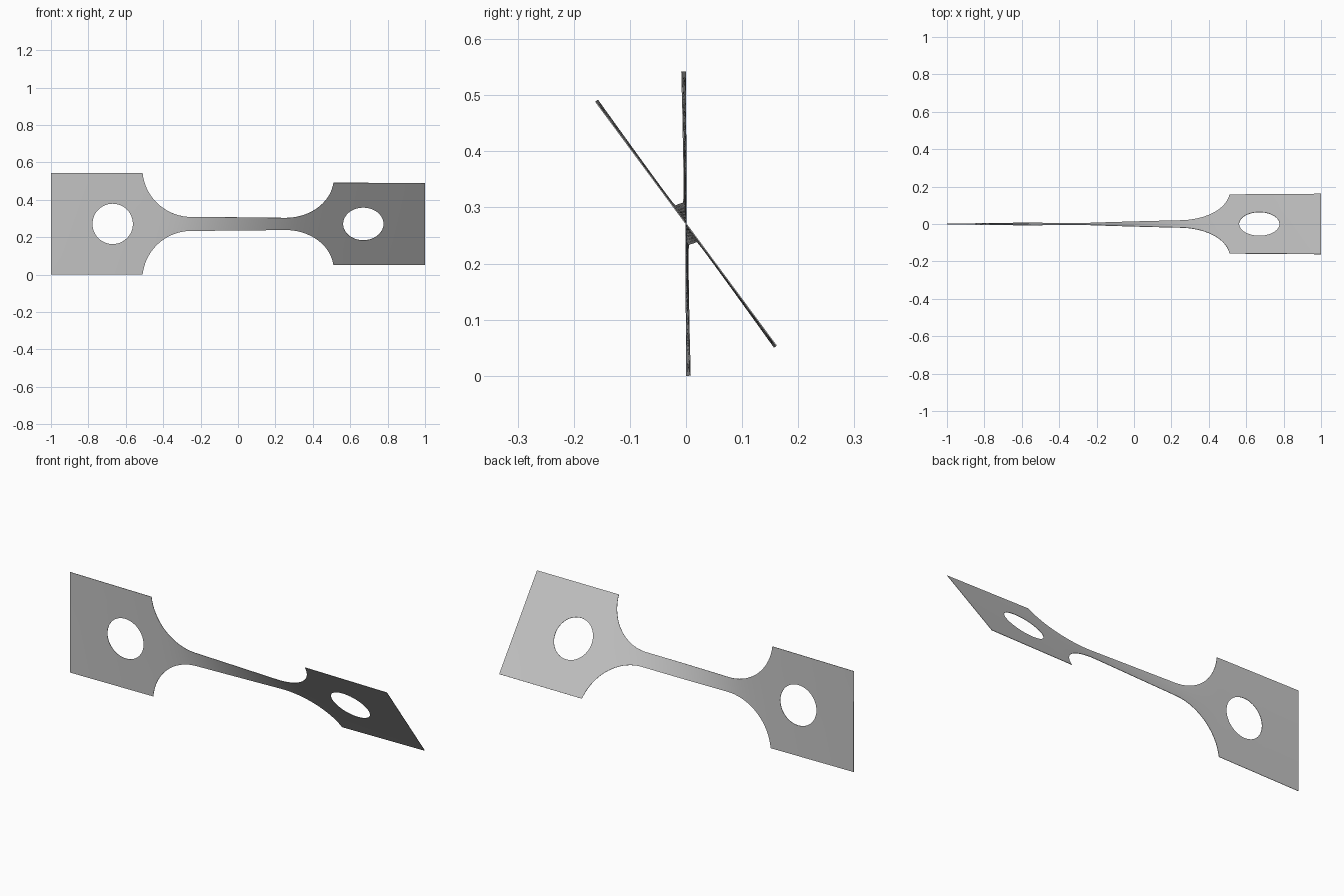
import bpy
import bmesh
from math import sin, cos, pi, sqrt, radians, asin

cube = bpy.data.objects.get("Cube")
if cube:
    bpy.data.objects.remove(cube, do_unlink=True)

HALF_H = 0.271      # half height of the end plates
NECK = 0.0375       # half height of the neck
NECK_X = 0.25       # where the fillet leaves the neck
PLATE_X = 0.51      # where the fillet meets the plate
HOLE_X, HOLE_R = 0.67, 0.108
TWIST = radians(36.3)
ROWS = 6

run, rise = PLATE_X - NECK_X, HALF_H - NECK
FILLET_R = (run ** 2 + rise ** 2) / (2 * rise)


def half_height(x):
    x = abs(x)
    if x <= NECK_X:
        return NECK
    if x >= PLATE_X:
        return HALF_H
    return NECK + FILLET_R - sqrt(FILLET_R ** 2 - (x - NECK_X) ** 2)


def hole_height(x):
    return sqrt(max(0, HOLE_R ** 2 - (abs(x) - HOLE_X) ** 2))


# Column positions: even along the neck, by angle round the fillet and hole
half = [NECK_X * i / 10 for i in range(11)]
sweep = asin(run / FILLET_R)
half += [NECK_X + FILLET_R * sin(sweep * i / 18) for i in range(1, 19)]
half += [HOLE_X - HOLE_R * cos(pi * i / 24) for i in range(25)]
half += [HOLE_X + HOLE_R + (1 - HOLE_X - HOLE_R) * i / 4 for i in range(1, 5)]
columns = [-x for x in reversed(half[1:])] + half

# Twist gathers where the strip is narrow
turn = [0]
for a, b in zip(columns, columns[1:]):
    turn.append(turn[-1] + (b - a) / half_height((a + b) / 2) ** 1.5)


def angle(i):
    f = turn[i] / turn[-1]
    return radians(0.2) + TWIST * (f + 0.2 * f * (1 - f))


# Twisted sheet, upper and lower halves split round the holes
bm = bmesh.new()
for side in (1, -1):
    grid = []
    for i, x in enumerate(columns):
        inner, outer, t = hole_height(x), half_height(x), angle(i)
        line = []
        for r in range(ROWS + 1):
            s = side * (inner + (outer - inner) * r / ROWS)
            line.append(bm.verts.new((x, -s * sin(t), HALF_H + s * cos(t))))
        grid.append(line)
    for a, b in zip(grid, grid[1:]):
        for r in range(ROWS):
            quad = [a[r], b[r], b[r + 1], a[r + 1]]
            bm.faces.new(quad if side > 0 else quad[::-1])
bmesh.ops.remove_doubles(bm, verts=bm.verts, dist=0.00001)
bmesh.ops.recalc_face_normals(bm, faces=bm.faces)
mesh = bpy.data.meshes.new("twisted_strip")
bm.to_mesh(mesh)
bm.free()
strip = bpy.data.objects.new("twisted_strip", mesh)
bpy.context.collection.objects.link(strip)

# Plain grey metal
grey = bpy.data.materials.new("plain_grey")
grey.use_nodes = True
colour = (0.55, 0.55, 0.55, 1)
grey.diffuse_color = colour
grey.node_tree.nodes["Principled BSDF"].inputs["Base Color"].default_value = colour
mesh.materials.append(grey)

# Thin sheet thickness, smooth faces with sharp rims
bpy.ops.object.select_all(action="DESELECT")
strip.select_set(True)
bpy.context.view_layer.objects.active = strip
solid = strip.modifiers.new("thickness", "SOLIDIFY")
solid.thickness = 0.002
solid.offset = 0
bpy.ops.object.modifier_apply(modifier=solid.name)
bpy.ops.object.shade_smooth_by_angle(angle=radians(30))
